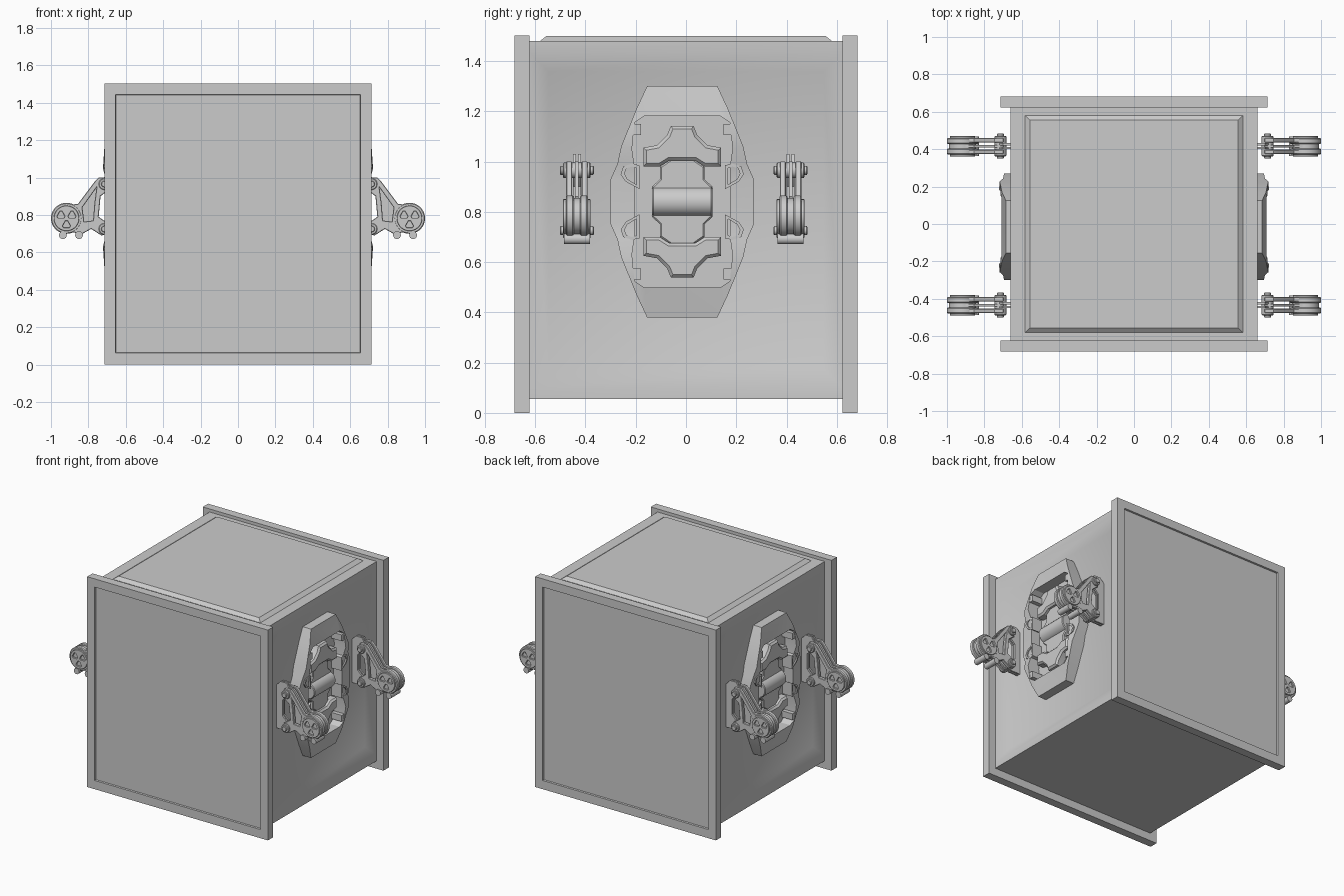
import bpy, bmesh
from math import sin, cos, pi, radians
from mathutils import Matrix, Vector

if "Cube" in bpy.data.objects:
    bpy.data.objects.remove(bpy.data.objects["Cube"])


def finish(name, bm, mirror=False):
    bmesh.ops.remove_doubles(bm, verts=bm.verts, dist=1e-5)
    bmesh.ops.recalc_face_normals(bm, faces=bm.faces)
    me = bpy.data.meshes.new(name)
    bm.to_mesh(me)
    bm.free()
    me.shade_smooth()
    me.set_sharp_from_angle(angle=radians(32))
    ob = bpy.data.objects.new(name, me)
    bpy.context.collection.objects.link(ob)
    if mirror:
        ob.modifiers.new("mirror", 'MIRROR')
    return ob


def box(lo, hi):
    bm = bmesh.new()
    bmesh.ops.create_cube(bm, size=1)
    for v in bm.verts:
        v.co = Vector((l + (c + 0.5) * (h - l) for l, h, c in zip(lo, hi, v.co)))
    return bm


def inset_to(bm, axis, sign, steps):
    """Repeated insets of one box face; each step is (lo, hi) corners of the other two axes plus depth."""
    bm.normal_update()
    face = next(f for f in bm.faces if f.normal[axis] * sign > 0.9)
    a, b = [i for i in range(3) if i != axis]
    mid = face.calc_center_median()
    for (alo, ahi), (blo, bhi), d in steps:
        bmesh.ops.inset_individual(bm, faces=[face], thickness=0.005)
        for v in face.verts:
            v.co[a] = ahi if v.co[a] > mid[a] else alo
            v.co[b] = bhi if v.co[b] > mid[b] else blo
            v.co[axis] = d


def circle(u, v, r, n=24):
    return [(u + r * cos(2 * pi * i / n), v + r * sin(2 * pi * i / n)) for i in range(n)]


def prism(name, loops, axis, centre, half, bevel=0.0):
    """Flat outline with holes, extruded along x (outline in y,z) or y (outline in x,z)."""
    cu = bpy.data.curves.new(name, 'CURVE')
    cu.dimensions, cu.fill_mode = '2D', 'BOTH'
    cu.extrude, cu.bevel_depth, cu.offset, cu.bevel_resolution = half - bevel, bevel, -bevel, 0
    for pts in loops:
        sp = cu.splines.new('POLY')
        sp.points.add(len(pts) - 1)
        for p, (u, v) in zip(sp.points, pts):
            p.co = (u, v, 0, 1)
        sp.use_cyclic_u = True
    tmp = bpy.data.objects.new(name, cu)
    bpy.context.collection.objects.link(tmp)
    bpy.context.view_layer.update()
    me = bpy.data.meshes.new_from_object(tmp)
    bm = bmesh.new()
    bm.from_mesh(me)
    for v in bm.verts:
        u, w, d = v.co
        v.co = (d + centre, u, w) if axis == 'x' else (u, d + centre, w)
    bpy.data.objects.remove(tmp)
    bpy.data.curves.remove(cu)
    return finish(name, bm, True)


# Crate body with sunken side panels and raised lid
bm = box((-.66, -.625, .056), (.66, .625, 1.48))
for s in (1, -1):
    inset_to(bm, 0, s, [((-.624, .624), (.096, 1.437), .66 * s),
                        ((-.547, .547), (.175, 1.358), .62 * s)])
inset_to(bm, 2, 1, [((-.583, .583), (-.58, .58), 1.48), ((-.555, .555), (-.555, .555), 1.5)])
finish("crate_body", bm)

# Front and back plates with shallow recess
for s, name in ((-1, "front_plate"), (1, "back_plate")):
    ys = sorted((.622 * s, .682 * s))
    bm = box((-.714, ys[0], 0), (.714, ys[1], 1.502))
    inset_to(bm, 1, s, [((-.655, .655), (.062, 1.443), .682 * s),
                        ((-.653, .653), (.064, 1.441), .67 * s)])
    finish(name, bm)

# Faceted latch frame on each side
CY, CZ = -.015, .84


def four(quad):
    """Reflect the upper right quarter of an outline into a full loop."""
    right = quad + [(u, -v, *r) for u, v, *r in reversed(quad)]
    return right + [(-u, v, *r) for u, v, *r in reversed(right)]


outer = four([(.14, .46, .685), (.182, .37, .705), (.243, .22, .718), (.258, .15, .70), (.285, .09, .695)])
inner = four([(.15, .342, .708), (.19, .315, .715), (.2, .21, .722), (.19, .14, .705), (.19, .08, .70)])
bm = bmesh.new()
rings = []
for src, base in ((outer, True), (outer, False), (inner, False), (inner, True)):
    rings.append([bm.verts.new((.615 if base else x, u + CY, v + CZ)) for u, v, x in src])
n = len(outer)
for k in range(4):
    r0, r1 = rings[k], rings[(k + 1) % 4]
    for i in range(n):
        j = (i + 1) % n
        bm.faces.new((r0[i], r0[j], r1[j], r1[i]))
finish("latch_frame", bm, True)


def latch(name, pts, x0, x1, bevel=0.006, hole=None):
    loops = [[(u + CY, v + CZ) for u, v in p] for p in ([pts] + ([hole] if hole else []))]
    return prism(name, loops, 'x', (x0 + x1) / 2, (x1 - x0) / 2, bevel)


# Latch floor, spine, clamps and central barrel
latch("latch_floor", [(u, v) for u, v, x in inner], .615, .632, 0)
latch("latch_spine", four([(.045, .17), (.088, .14), (.088, .09), (.12, .06), (.11, -.0)])
      , .62, .665)
for s, tag in ((1, "upper"), (-1, "lower")):
    half = [(.045, .302), (.06, .265), (.1, .225), (.155, .215), (.155, .14), (.09, .14), (.05, .165)]
    pts = [(u, v * s) for u, v in half] + [(-u, v * s) for u, v in reversed(half)]
    latch(tag + "_clamp", pts, .62, .69, .012)
    for t, side in ((1, "right"), (-1, "left")):
        # D shaped loops and small lugs around the frame opening
        d = [(.17, .05), (.225, .08), (.245, .11), (.235, .14), (.2, .152), (.17, .145)]
        h = [(.182, .068), (.218, .09), (.23, .112), (.222, .133), (.2, .14), (.182, .134)]
        latch(f"{tag}_{side}_loop", [(u * t, v * s) for u, v in d], .625, .708, 0,
              [(u * t, v * s) for u, v in h])
        lug = [(.165, .265), (.2, .265), (.2, .31), (.165, .31)]
        latch(f"{tag}_{side}_lug", [(u * t, v * s) for u, v in lug], .62, .714, 0)
prism("latch_barrel", [circle(.64, CZ, .06)], 'y', CY, .12, .005)

# Hinged carrying arms, two per side
ARM = [(.70, 1.0), (.745, 1.0), (.765, .98), (.855, .86), (.92, .85), (.92, .71), (.83, .70),
       (.785, .725), (.73, .69), (.695, .70), (.695, .755), (.745, .79), (.735, .9), (.69, .935)]
ARM_HOLE = [(.757, .945), (.832, .84), (.822, .765), (.775, .77), (.768, .86)]
BRACKET = [(.612, .99), (.65, 1.03), (.70, 1.03), (.73, .975), (.70, .935), (.665, .90),
           (.665, .79), (.70, .755), (.735, .72), (.70, .69), (.612, .69)]
WX, WZ = .917, .782


def wheel_hole(angle):
    cx, cz = WX + .034 * cos(angle), WZ + .034 * sin(angle)
    return [(cx + .021 * cos(angle + pi + k * 2 * pi / 3 + e), cz + .021 * sin(angle + pi + k * 2 * pi / 3 + e))
            for k in range(3) for e in (-.25, 0, .25)]


for cy, tag in ((-.434, "front"), (.416, "rear")):
    for d in (-1, 1):
        prism(f"{tag}_arm_plate", [ARM, ARM_HOLE], 'y', cy + d * .031, .012, .003)
        prism(f"{tag}_arm_bracket", [BRACKET], 'y', cy + d * .01, .006)
        prism(f"{tag}_wheel_rim", [circle(WX, WZ, .083, 32)], 'y', cy + d * .028, .016, .005)
        holes = [wheel_hole(radians(a)) for a in (30, 150, 270)]
        prism(f"{tag}_wheel_face", [circle(WX, WZ, .068, 32)] + holes, 'y', cy + d * .047, .008, .002)
    prism(f"{tag}_arm_web", [ARM], 'y', cy, .007)
    prism(f"{tag}_wheel_core", [circle(WX, WZ, .073, 32)], 'y', cy, .035)
    # Pivot pins at the wall and grip bars below the wheel
    for z, tag2 in ((.965, "upper"), (.725, "lower")):
        prism(f"{tag}_{tag2}_pivot", [circle(.714, z, .031, 20)], 'y', cy, .055, .004)
        prism(f"{tag}_{tag2}_pin", [circle(.714, z, .018, 12)], 'y', cy, .067, .003)
    for x in (.85, .936):
        prism(f"{tag}_grip_bar", [circle(x, .692, .021, 16)], 'y', cy, .052)
